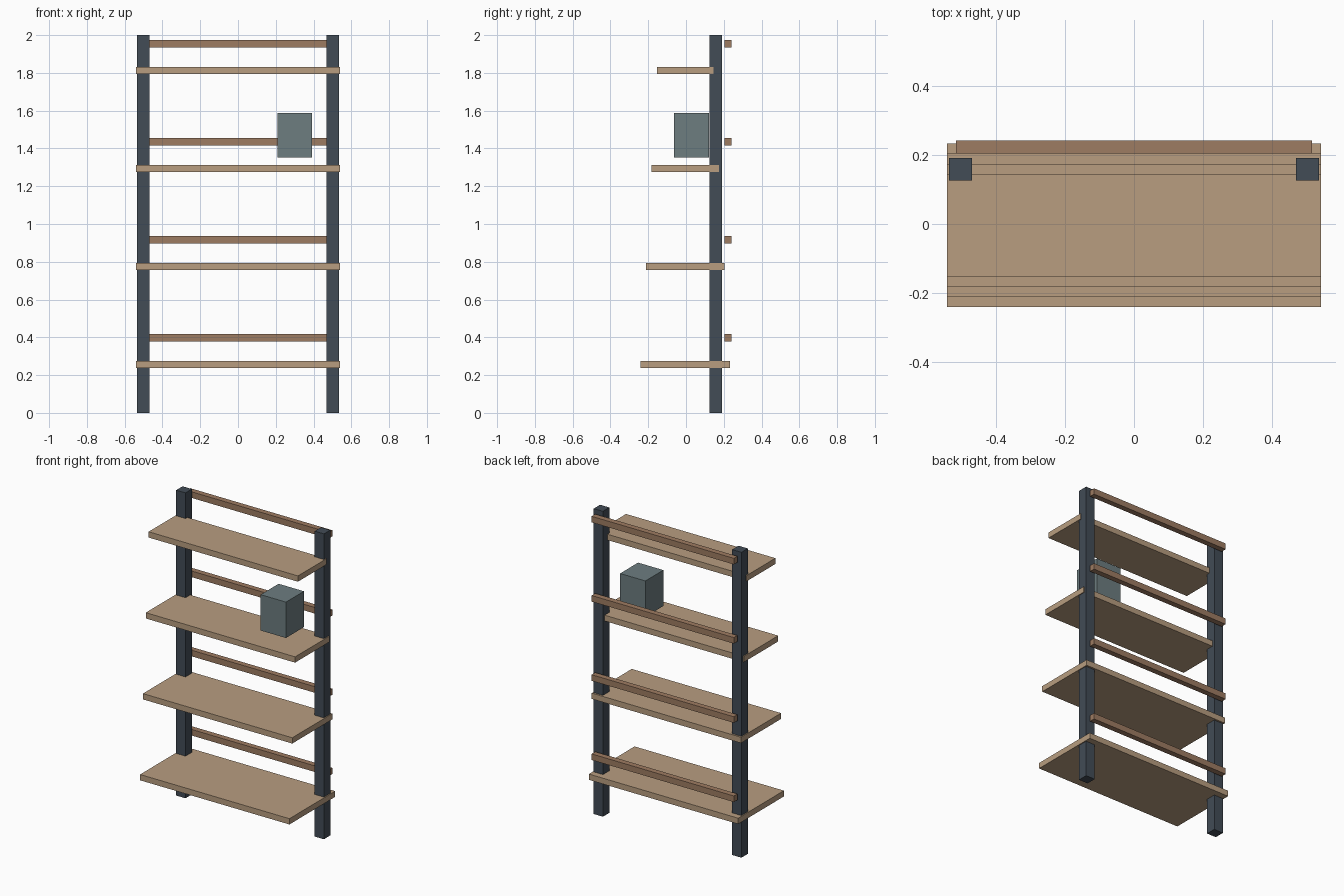
import bpy

if "Cube" in bpy.data.objects:
    bpy.data.objects.remove(bpy.data.objects["Cube"])


def material(name, rgb):
    """Flat colour from 8-bit sRGB, stored as linear."""
    m = bpy.data.materials.new(name)
    lin = [((c / 255 + 0.055) / 1.055) ** 2.4 for c in rgb]
    m.diffuse_color = (*lin, 1)
    m.use_nodes = True
    m.node_tree.nodes["Principled BSDF"].inputs["Base Color"].default_value = m.diffuse_color
    return m


def box(name, x, y, z, mat):
    """Box spanning the given (min, max) ranges."""
    bpy.ops.mesh.primitive_cube_add(size=1, location=[sum(r) / 2 for r in (x, y, z)])
    ob = bpy.context.object
    ob.name = name
    ob.scale = [r[1] - r[0] for r in (x, y, z)]
    bpy.ops.object.transform_apply(location=False, rotation=False, scale=True)
    ob.data.materials.append(mat)
    return ob


light_wood = material("light wood", (184, 157, 128))
brown_wood = material("brown wood", (158, 124, 98))
dark_metal = material("dark slate metal", (66, 76, 86))
grey_green = material("grey green", (109, 125, 128))

# Two uprights
for side, name in ((-1, "left_post"), (1, "right_post")):
    cx = side * 0.5015
    box(name, (cx - 0.0335, cx + 0.0335), (0.125, 0.191), (0, 2), dark_metal)

# Shelves get shallower towards the top, each with a rail behind it
for i in range(4):
    z = 0.257 + i * 0.5187
    half_depth = 0.2365 - i * 0.0294
    box(f"shelf_{i + 1}", (-0.541, 0.541), (-0.004 - half_depth, -0.004 + half_depth),
        (z - 0.019, z + 0.019), light_wood)
    box(f"back_rail_{i + 1}", (-0.515, 0.515), (0.204, 0.241),
        (z + 0.121, z + 0.161), brown_wood)

# Storage box over the third shelf
box("storage_box", (0.209, 0.392), (-0.064, 0.122), (1.352, 1.587), grey_green)
